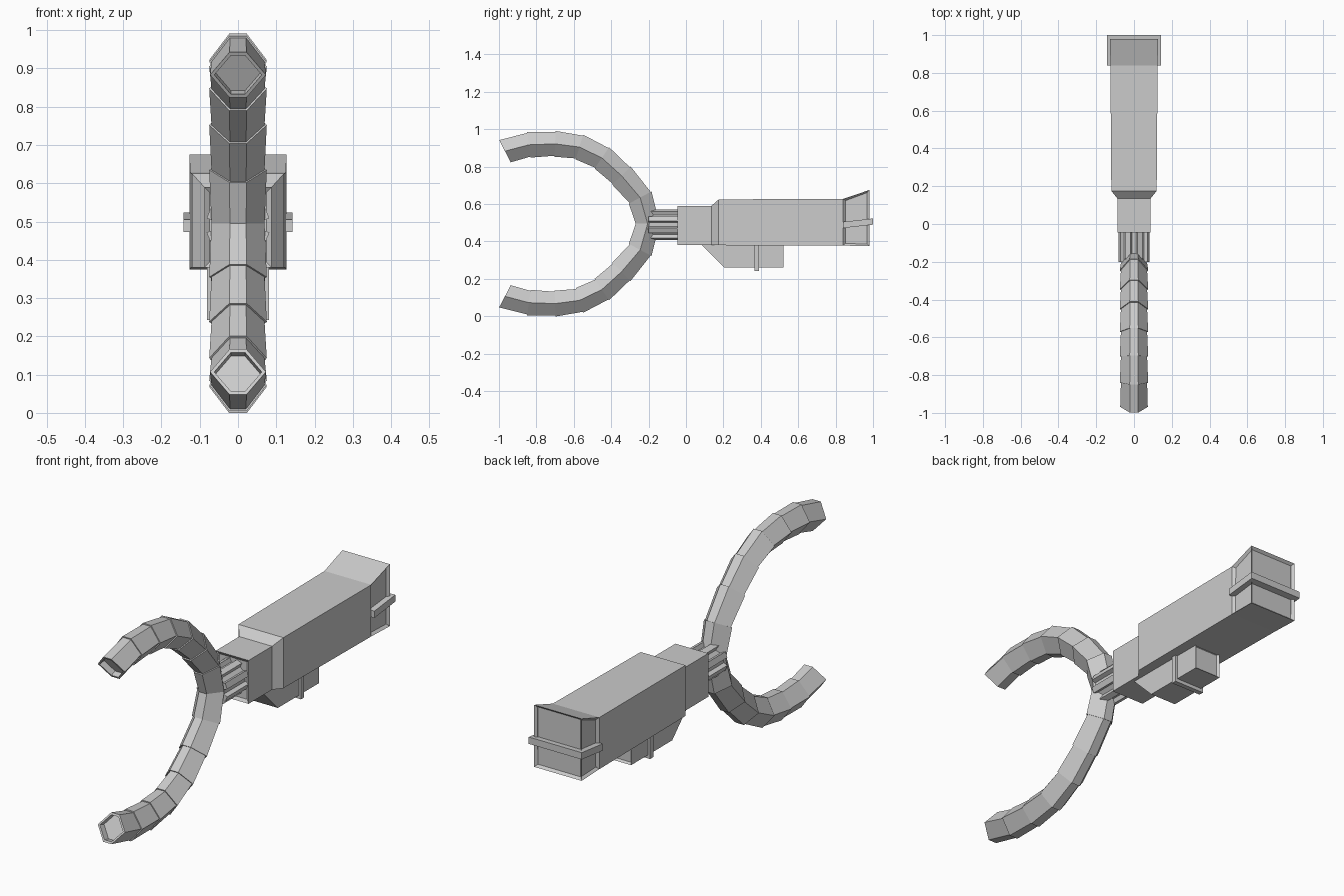
import bpy, bmesh, math
from mathutils import Vector

if "Cube" in bpy.data.objects:
    bpy.data.objects.remove(bpy.data.objects["Cube"])


def finish(name, bm):
    bmesh.ops.recalc_face_normals(bm, faces=bm.faces)
    me = bpy.data.meshes.new(name)
    bm.to_mesh(me)
    bm.free()
    ob = bpy.data.objects.new(name, me)
    bpy.context.collection.objects.link(ob)
    return ob


def loft(rings, cap_start=True, cap_end=True):
    """Skin a list of equal-length closed rings."""
    bm = bmesh.new()
    vs = [[bm.verts.new(p) for p in r] for r in rings]
    n = len(rings[0])
    for a, b in zip(vs, vs[1:]):
        for i in range(n):
            j = (i + 1) % n
            bm.faces.new((a[i], a[j], b[j], b[i]))
    if cap_start:
        bm.faces.new(vs[0])
    if cap_end:
        bm.faces.new(vs[-1])
    bmesh.ops.recalc_face_normals(bm, faces=bm.faces)
    return bm


def recess(bm, test, width, depth):
    faces = [f for f in bm.faces if test(f.calc_center_median(), f.normal)]
    bmesh.ops.inset_individual(bm, faces=faces, thickness=width, depth=-depth)


def rect(y, w, z0, z1):
    return [(-w, y, z0), (w, y, z0), (w, y, z1), (-w, y, z1)]


def box(name, w, y0, y1, z0, z1, shear=0.0):
    return finish(name, loft([rect(y0, w, z0, z1), rect(y1, w, z0 + shear, z1 + shear)]))


MID = 0.495

# Forearm housing: neck, shoulder step, long body and flared rear
bm = loft([rect(-0.045, 0.088, 0.38, 0.59), rect(0.135, 0.088, 0.38, 0.59),
           rect(0.175, 0.12, 0.38, 0.625), rect(0.84, 0.125, 0.378, 0.628),
           rect(0.98, 0.127, 0.375, 0.675)])
recess(bm, lambda c, n: c.y > 0.86 and abs(n.z) < 0.3, 0.016, 0.012)
recess(bm, lambda c, n: n.y < -0.99, 0.02, 0.01)
finish("forearm_housing", bm)

# Band wrapped round the rear
box("rear_band", 0.142, 0.84, 1.0, 0.472, 0.505, 0.018)

# Box slung below the housing, with its strap
bm = loft([[(x, 0.08, 0.385), (x, 0.205, 0.26), (x, 0.52, 0.26), (x, 0.52, 0.385)]
           for x in (-0.07, 0.07)])
recess(bm, lambda c, n: n.y > 0.9, 0.012, 0.01)
finish("under_box", bm)
box("under_box_strap", 0.081, 0.366, 0.39, 0.243, 0.385)

# Wrist: octagonal core with ribs along it
def octagon(y, r):
    return [(r * math.cos(math.radians(22.5 + 45 * k)), y,
             MID - 0.005 + r * math.sin(math.radians(22.5 + 45 * k))) for k in range(8)]

finish("wrist_core", loft([octagon(-0.21, 0.068), octagon(-0.03, 0.068)]))
for k in range(8):
    a = math.radians(22.5 + 45 * k)
    out = Vector((math.cos(a), 0, math.sin(a)))
    side = Vector((-out.z, 0, out.x)) * 0.014
    rings = []
    for y in (-0.2, -0.035):
        c = Vector((0, y, MID - 0.005))
        rings.append([c + out * 0.05 - side, c + out * 0.083 - side,
                      c + out * 0.083 + side, c + out * 0.05 + side])
    finish(f"wrist_rib_{k + 1}", loft(rings))

# Claw arms: stepped hexagonal segments along a curved centre line (y, z offset)
path = [(-0.205, 0.0), (-0.245, 0.14), (-0.345, 0.257), (-0.45, 0.352),
        (-0.57, 0.41), (-0.7, 0.427), (-0.84, 0.422), (-0.968, 0.388)]
hexa = [(-0.073, 0), (-0.022, 0.067), (0.022, 0.067),
        (0.073, 0), (0.022, -0.067), (-0.022, -0.067)]


def hex_ring(c, radial, s):
    return [Vector((x * s, c.y, c.z)) + radial * (r * s) for x, r in hexa]


def claw(name, sign):
    pts = [Vector((0, y, z)) for y, z in path]
    rings = []
    for i, p in enumerate(pts):
        if i == 0:
            rad = Vector((0, 1, 0))
        elif i == len(pts) - 1:
            rad = Vector((0, -0.47, 0.9)).normalized()
        else:
            t = ((p - pts[i - 1]).normalized() + (pts[i + 1] - p).normalized()).normalized()
            rad = Vector((0, t.z, -t.y))
        if i == 0:
            rings.append(hex_ring(p, rad, 0.95))
        elif i == len(pts) - 1:
            # rim and shallow recess at the open tip
            rings.append(hex_ring(p, rad, 1.0))
            rings.append(hex_ring(p, rad, 0.85))
            rings.append(hex_ring(p + Vector((0, 0.03, 0.008)), rad, 0.83))
        else:
            rings.append(hex_ring(p, rad, 1.03))
            rings.append(hex_ring(p, rad, 0.95))
    rings = [[(v.x, v.y, MID + sign * v.z) for v in r] for r in rings]
    finish(name, loft(rings, cap_start=False))


claw("upper_claw", 1)
claw("lower_claw", -1)
